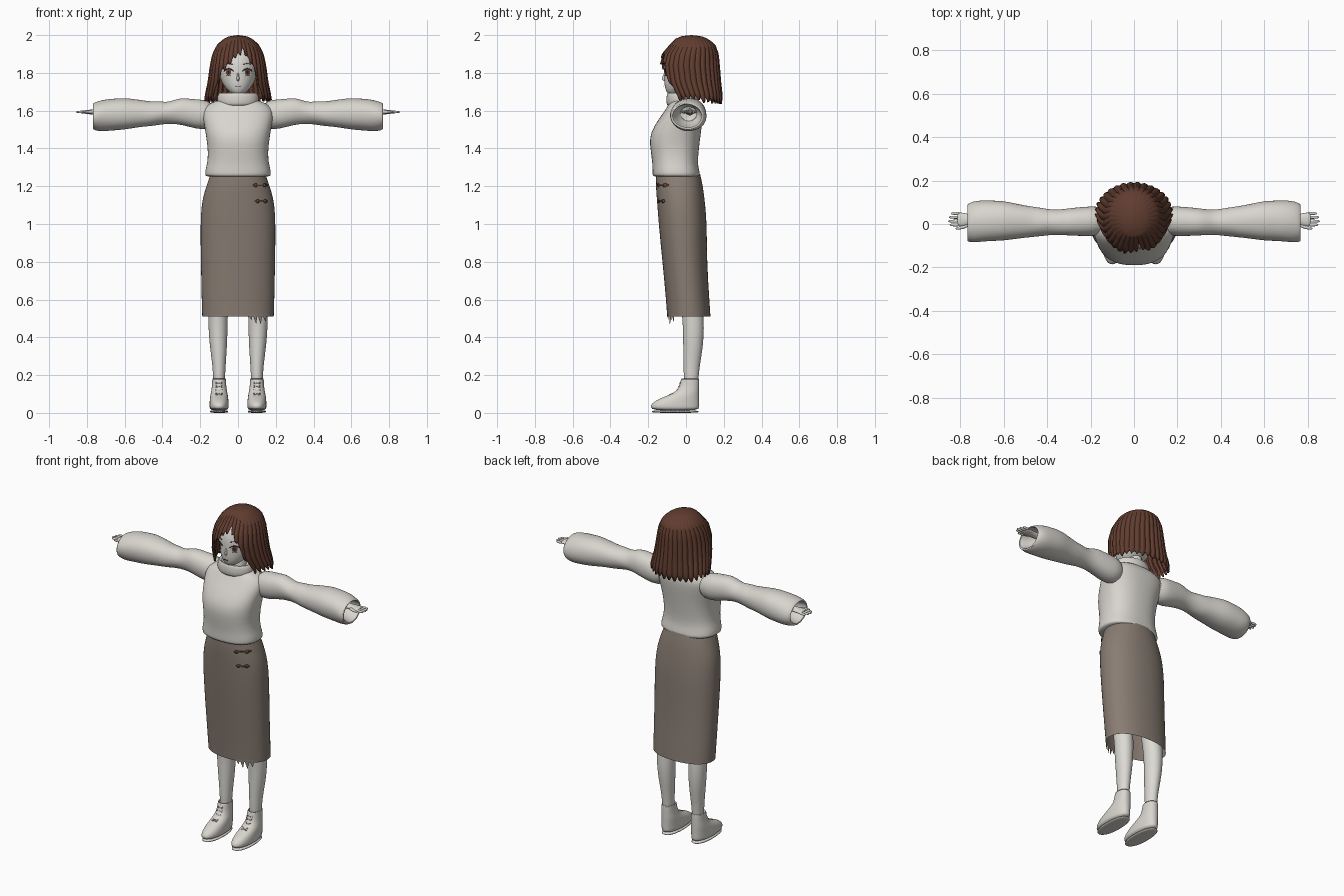
import bpy, bmesh, math, random
from math import sin, cos, pi, radians

random.seed(4)
cube = bpy.data.objects.get("Cube")
if cube:
    bpy.data.objects.remove(cube, do_unlink=True)


def material(name, r, g, b):
    m = bpy.data.materials.new(name)
    m.use_nodes = True
    m.diffuse_color = (r, g, b, 1)
    bsdf = m.node_tree.nodes["Principled BSDF"]
    bsdf.inputs["Base Color"].default_value = (r, g, b, 1)
    bsdf.inputs["Roughness"].default_value = 0.8
    return m


KNIT = material("off white knit", .69, .665, .62)
SKIN = material("pale skin", .72, .7, .66)
CLOTH = material("taupe cloth", .25, .205, .172)
HAIR = material("chestnut hair", .118, .046, .029)
BROWN = material("brown leather and iris", .16, .065, .04)
DARK = material("dark lash", .03, .018, .015)
LACE = material("lace grey", .42, .4, .37)


def finish(name, bm, mat, sub=0, angle=60, thick=0):
    bmesh.ops.recalc_face_normals(bm, faces=bm.faces)
    me = bpy.data.meshes.new(name)
    bm.to_mesh(me)
    bm.free()
    me.materials.append(mat)
    ob = bpy.data.objects.new(name, me)
    bpy.context.collection.objects.link(ob)
    bpy.ops.object.select_all(action='DESELECT')
    ob.select_set(True)
    bpy.context.view_layer.objects.active = ob
    bpy.ops.object.shade_smooth_by_angle(angle=radians(angle))
    if thick:
        mod = ob.modifiers.new("Thickness", 'SOLIDIFY')
        mod.thickness, mod.offset = thick, -1
    if sub:
        mod = ob.modifiers.new("Smooth", 'SUBSURF')
        mod.levels = mod.render_levels = sub
    return ob


def power(c, e):
    return math.copysign(abs(c) ** (2 / e), c)


def bridge(bm, rows, closed=True):
    """Join neighbouring rows of vertices with quads."""
    for lo, hi in zip(rows, rows[1:]):
        n = len(lo)
        for i in range(n if closed else n - 1):
            j = (i + 1) % n
            bm.faces.new((lo[i], lo[j], hi[j], hi[i]))


def loft(name, rings, mat, axis='Z', n=28, e=2, side=1, caps=True, sub=1, fold=0):
    """Rings are (position, radius u, radius v, centre v, centre u)."""
    bm, rows = bmesh.new(), []
    for t, a, b, q, *p in rings:
        p, row = (p[0] if p else 0), []
        for i in range(n):
            w = 2 * pi * i / n
            k = 1 + fold * sin(3 * w + 55 * t) * sin(70 * t + w)
            u, v = p + a * k * power(cos(w), e), q + b * k * power(sin(w), e)
            co = (u, v, t) if axis == 'Z' else (t, u, v)
            row.append(bm.verts.new((side * co[0], co[1], co[2])))
        rows.append(row)
    bridge(bm, rows)
    if caps:
        bm.faces.new(rows[0])
        bm.faces.new(rows[-1])
    return finish(name, bm, mat, sub)


def sample(rings, z):
    """Linear ring values at height z."""
    r = sorted((tuple(k) + (0,) * (5 - len(k)) for k in rings), key=lambda k: k[0])
    z = min(max(z, r[0][0]), r[-1][0])
    for lo, hi in zip(r, r[1:]):
        if z <= hi[0]:
            f = (z - lo[0]) / (hi[0] - lo[0])
            return [x + (y - x) * f for x, y in zip(lo, hi)][1:]


def front(rings, x, z, off=.003, e=2):
    """Point lying just in front of a lofted surface."""
    a, b, q, p = sample(rings, z)
    t = min(1, abs(x - p) / a)
    return (x, q - b * (1 - t ** e) ** (1 / e) - off, z)


def oval(name, rings, x, z, w, h, mat, off):
    bm = bmesh.new()
    mid = bm.verts.new(front(rings, x, z, off))
    rim = [bm.verts.new(front(rings, x + w * cos(pi * i / 10), z + h * sin(pi * i / 10), off))
           for i in range(20)]
    for i in range(20):
        bm.faces.new((mid, rim[i], rim[(i + 1) % 20]))
    finish(name, bm, mat)


def ribbon(name, rings, pts, half, mat, off=.004, e=2):
    bm = bmesh.new()
    rows = [[bm.verts.new(front(rings, x, z + d, off, e)) for x, z in pts] for d in (-half, half)]
    bridge(bm, rows, closed=False)
    finish(name, bm, mat, thick=.002)


# Head, neck and nose
head = [(1.685, .02, .02, -.068), (1.69, .032, .036, -.06), (1.71, .06, .07, -.04),
        (1.75, .088, .104, -.012), (1.8, .101, .116, 0), (1.85, .106, .12, .002),
        (1.9, .1, .113, .01), (1.94, .08, .09, .02), (1.97, .045, .05, .03)]
loft("head", head, SKIN, n=32)
loft("neck", [(1.58, .05, .05, 0), (1.66, .045, .045, 0), (1.74, .045, .05, .01)], SKIN)
loft("nose", [(1.756, .004, .004, -.112), (1.765, .009, .016, -.115),
              (1.785, .006, .01, -.113), (1.805, .003, .004, -.11)], SKIN, n=12)

# Painted face details
for s, tag in ((1, "left"), (-1, "right")):
    oval(tag + "_iris", head, s * .05, 1.803, .014, .017, BROWN, .004)
    oval(tag + "_pupil", head, s * .05, 1.803, .006, .009, DARK, .006)
    arc = [(s * (.05 + .025 * d / 4), 1.822 - .012 * (d / 4) ** 2) for d in range(-4, 5)]
    ribbon(tag + "_upper_lash", head, arc, .003, DARK)
    ribbon(tag + "_lower_lash", head, [(s * x, 1.785) for x in (.04, .05, .06)], .0012, BROWN)
    brow = [(s * x, z) for x, z in ((.028, 1.845), (.05, 1.851), (.07, 1.845))]
    ribbon(tag + "_brow", head, brow, .0018, HAIR)
ribbon("mouth", head, [(x / 100, 1.729) for x in (-1.2, 0, 1.2)], .0015, BROWN)

# Bobbed hair: a ridged shell whose lower edge opens around the face
shape = [(2, .001, .001, .03), (1.995, .045, .05, .03), (1.98, .077, .087, .03),
         (1.95, .11, .12, .035), (1.9, .135, .149, .023), (1.84, .147, .16, .017),
         (1.75, .159, .157, .027), (1.7, .17, .147, .043), (1.66, .177, .137, .055),
         (1.62, .17, .13, .055)]
hem = [(-180, 1.64), (-52, 1.65), (-46, 1.72), (-38, 1.8), (-20, 1.845), (6, 1.89), (14, 1.912),
       (22, 1.865), (36, 1.82), (44, 1.72), (50, 1.65), (180, 1.64)]
PER, LOCKS, ROWS = 6, 32, 18
drop = [random.uniform(-.008, .012) for _ in range(LOCKS)]


def hem_height(deg):
    for (a, za), (b, zb) in zip(hem, hem[1:]):
        if deg <= b:
            return za + (zb - za) * (deg - a) / (b - a)


bm, rows = bmesh.new(), []
for r in range(ROWS + 1):
    s, row = max(r, .2) / ROWS, []
    for i in range(PER * LOCKS):
        deg = 360 * i / (PER * LOCKS) - 180
        ridge = abs(sin(pi * (i % PER) / PER))
        bottom = hem_height(deg) + .024 * (1 - ridge) + drop[i // PER]
        z = 2 - (2 - bottom) * s ** 1.7
        a, b, q, _ = sample(shape, z)
        k = 1 + (.05 * ridge - .03) * min(1, s * 1.5)
        row.append(bm.verts.new((a * k * sin(radians(deg)), q - b * k * cos(radians(deg)), z)))
    rows.append(row)
bridge(bm, rows)
bm.faces.new(rows[0])
finish("hair_bob", bm, HAIR, angle=35, thick=.01)

# Pullover body and rolled collar
torso = [(1.25, .168, .122, -.05), (1.255, .175, .126, -.051), (1.285, .174, .124, -.054),
         (1.32, .163, .12, -.058), (1.38, .158, .126, -.06), (1.46, .168, .136, -.06),
         (1.52, .178, .126, -.042), (1.57, .188, .112, -.022), (1.61, .186, .098, -.008),
         (1.64, .15, .08, -.008), (1.665, .08, .06, -.015)]
loft("pullover_body", torso, KNIT, n=36, e=2.4)
loft("rolled_collar", [(1.62, .1, .078, -.02), (1.635, .111, .085, -.02), (1.68, .11, .084, -.02),
                       (1.696, .1, .078, -.02), (1.694, .088, .068, -.02),
                       (1.65, .075, .058, -.02)], KNIT)

# Sleeves with open cuffs, hands and fingers
sleeve = [(.12, .065, .07, 1.575, .015), (.2, .071, .08, 1.58, .013), (.25, .068, .075, 1.587, .011),
          (.3, .064, .073, 1.597, .01), (.34, .058, .063, 1.593, .008), (.38, .057, .057, 1.587, .008),
          (.42, .063, .064, 1.588, .009), (.46, .069, .066, 1.583, .01), (.5, .075, .071, 1.585, .011),
          (.55, .084, .077, 1.585, .013), (.6, .094, .084, 1.584, .015), (.65, .096, .084, 1.58, .015),
          (.7, .097, .085, 1.576, .014), (.74, .096, .08, 1.571, .01), (.768, .086, .071, 1.57, .005),
          (.77, .077, .061, 1.571, .006), (.74, .07, .058, 1.576, .01), (.66, .05, .045, 1.585, .015)]
for s, tag in ((1, "left"), (-1, "right")):
    loft(tag + "_sleeve", sleeve, KNIT, 'X', side=s, fold=.03)
    Z = 1.593
    loft(tag + "_hand", [(.64, .024, .022, Z, .02), (.74, .02, .016, Z, .02), (.775, .03, .013, Z, .02),
                         (.805, .034, .011, Z, .021), (.815, .03, .008, Z, .021)], SKIN, 'X', 16, side=s)
    for f, (y, tip) in enumerate(((.049, .843), (.031, .853), (.013, .857), (-.004, .85))):
        finger = [(.8, .008, .008, Z, y), (.83, .0075, .0075, Z, y),
                  (tip - .006, .006, .006, Z, y), (tip, .003, .003, Z, y)]
        loft(f"{tag}_finger_{f + 1}", finger, SKIN, 'X', 10, side=s)
    thumb = [(.755, .01, .009, Z, .0), (.785, .009, .008, Z, -.015),
             (.815, .007, .006, Z, -.02), (.823, .003, .003, Z, -.021)]
    loft(tag + "_thumb", thumb, SKIN, 'X', 10, side=s)

# Long skirt
skirt = [(.51, .19, .115, .015), (.6, .193, .115, .009), (.8, .197, .118, -.007),
         (1, .2, .128, -.017), (1.1, .194, .127, -.025), (1.16, .181, .126, -.031),
         (1.21, .165, .124, -.036), (1.265, .145, .117, -.042)]
loft("skirt", skirt, CLOTH, n=36, e=2.2, caps=False)

# Frayed hem points on the left front
bm = bmesh.new()
for x, z in ((.065, .49), (.09, .47), (.115, .468), (.14, .482)):
    bm.faces.new([bm.verts.new(front(skirt, x + d, h, .001, 2.2))
                  for d, h in ((-.014, .525), (.014, .525), (.006, z))])
finish("frayed_hem", bm, CLOTH)

# Buckled straps on the left hip
for k, (z, a) in enumerate(((1.205, .08), (1.12, .09))):
    path = [(a + (.155 - a) * i / 8, z) for i in range(9)]
    ribbon(f"hip_strap_{k + 1}", skirt, path, .004, BROWN, .006, 2.2)
    for end in (path[1], path[6]):
        ribbon(f"strap_buckle_{k + 1}", skirt, [end, (end[0] + .012, z)], .009, BROWN, .007, 2.2)

# Legs and laced ankle boots
leg = [(.1, .03, .036, .027, .1), (.2, .031, .039, .027, .1), (.28, .038, .046, .032, .101),
       (.36, .046, .053, .038, .104), (.45, .051, .056, .04, .106), (.54, .052, .057, .035, .106),
       (.75, .065, .065, .01, .1), (1, .08, .08, -.01, .09)]
boot = [(.012, .047, .122, -.054, .1), (.03, .051, .13, -.06, .1), (.05, .051, .127, -.057, .1),
        (.075, .049, .106, -.036, .1), (.095, .046, .08, -.01, .1), (.115, .042, .06, .01, .1),
        (.145, .037, .052, .018, .1), (.182, .037, .048, .022, .1), (.183, .033, .043, .022, .1),
        (.15, .03, .038, .022, .1)]
sole = [(0, .044, .119, -.054, .1), (.004, .049, .126, -.057, .1), (.016, .05, .128, -.058, .1)]
for s, tag in ((1, "left"), (-1, "right")):
    loft(tag + "_leg", leg, SKIN, side=s)
    loft(tag + "_boot", boot, KNIT, side=s, e=2.2)
    loft(tag + "_sole", sole, KNIT, side=s, e=2.2)
    outer = [tuple(k[:4]) + (s * k[4],) for k in boot[:8]]
    for k, z in enumerate((.1, .12, .14, .158)):
        for d in (-1, 1):
            path = [(s * .1 + .006 * i, z + d * .0012 * i) for i in range(-3, 4)]
            ribbon(f"{tag}_lace_{k + 1}", outer, path, .0015, LACE, .004, 2.2)
